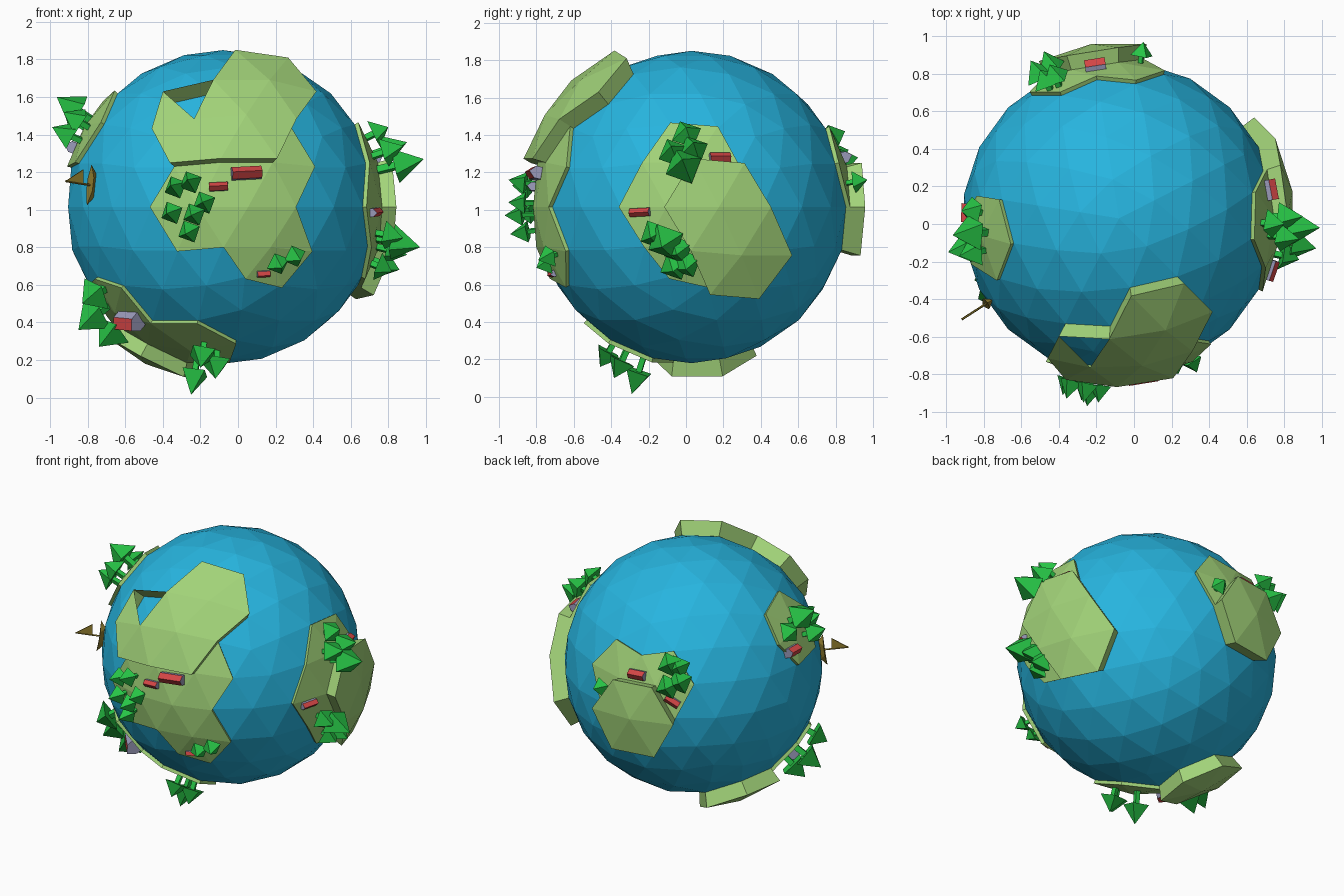
import bpy, bmesh, math
from mathutils import Vector, Matrix

if "Cube" in bpy.data.objects:
    bpy.data.objects.remove(bpy.data.objects["Cube"])

C = Vector((-0.08, 0.03, 1.015))      # planet centre
R = 0.835                             # sea radius


def mat(name, col):
    m = bpy.data.materials.new(name)
    m.diffuse_color = (*col, 1)
    m.use_nodes = True
    m.node_tree.nodes["Principled BSDF"].inputs["Base Color"].default_value = m.diffuse_color
    return m


SEA = mat("sea", (0.02, 0.46, 0.74))
GRASS = mat("grass", (0.36, 0.65, 0.19))
LEAF = mat("leaf", (0.02, 0.55, 0.06))
WALL = mat("wall", (0.33, 0.33, 0.5))
ROOF = mat("roof", (0.65, 0.06, 0.06))
WOOD = mat("wood", (0.3, 0.22, 0.03))


def add(name, bm, mats, matrix=None):
    me = bpy.data.meshes.new(name)
    bm.to_mesh(me)
    bm.free()
    for m in mats:
        me.materials.append(m)
    ob = bpy.data.objects.new(name, me)
    bpy.context.collection.objects.link(ob)
    ob.matrix_world = matrix or Matrix.Translation(C)
    return ob


def direction(az, z):
    h, a = math.sqrt(1 - z * z), math.radians(az)
    return Vector((h * math.cos(a), h * math.sin(a), z))


def globe(radius=1.0):
    bm = bmesh.new()
    bmesh.ops.create_icosphere(bm, subdivisions=3, radius=radius,
                               matrix=Matrix.Rotation(math.radians(27), 4, 'Z'))
    return bm


def frame(point, radius, spin=0):
    """Local frame standing upright on the planet under a point."""
    n = (Vector(point) - C).normalized()
    x = Vector((0, 0, 1)).cross(n).normalized()
    y = n.cross(x)
    m = Matrix((x, y, n)).transposed().to_4x4()
    return Matrix.Translation(C + n * radius) @ m @ Matrix.Rotation(math.radians(spin), 4, 'Z')


# Land: rings of globe triangles around hub vertices, raised outward
def land(name, hubs, top, hole=None):
    bm = globe()
    keep = set()
    for az, z in hubs:
        d = direction(az, z)
        keep |= set(max(bm.verts, key=lambda v: v.co.dot(d)).link_faces)
    bmesh.ops.delete(bm, geom=[f for f in bm.faces if f not in keep], context='FACES')
    ext = bmesh.ops.extrude_face_region(bm, geom=bm.faces[:])['geom']
    upper = {g for g in ext if isinstance(g, bmesh.types.BMVert)}
    for v in bm.verts:
        v.co *= top if v in upper else R - 0.02
    bmesh.ops.recalc_face_normals(bm, faces=bm.faces[:])
    if hole:
        d = direction(*hole)
        tops = [f for f in bm.faces if all(v in upper for v in f.verts)]
        f = max(tops, key=lambda f: f.calc_center_median().normalized().dot(d))
        bmesh.ops.delete(bm, geom=[f], context='FACES_ONLY')
    add(name, bm, [GRASS])


add("ocean", globe(R), [SEA])
LOW, HIGH = 0.858, 0.935
land("front_lowland", [(-99, 0), (-71.5, -.23), (-71.5, .28)], LOW)
land("right_lowland", [(.5, .28), (-9, 0), (.5, -.23)], LOW)
land("bottom_lowland", [(-117, -.894), (-153, -.674), (-153, -.851)], LOW)
land("left_lowland", [(-171.5, .506)], LOW)
land("back_lowland", [(108.5, .23), (89.5, .23)], LOW)
land("front_plateau", [(-67.4, .724), (-99.5, .506), (-81, .526)], HIGH, hole=(-105, .64))
land("right_plateau", [(9, 0), (17.5, -.276)], HIGH)
land("bottom_plateau", [(171, -.894)], HIGH)
land("back_plateau", [(99, 0)], 0.94)


# Trees: thin trunk with a four-sided crown, given by the tip position
def tree(tip, w):
    h = (Vector(tip) - C).length - 0.835
    crown = min(0.6 * h, 1.5 * w)
    bm = bmesh.new()
    bmesh.ops.create_cone(bm, cap_ends=True, segments=4, radius1=w * .25, radius2=w * .25,
                          depth=h - crown, matrix=Matrix.Translation((0, 0, (h - crown) / 2)))
    bmesh.ops.create_cone(bm, cap_ends=True, segments=4, radius1=w, radius2=0, depth=crown,
                          matrix=Matrix.Translation((0, 0, h - crown / 2)))
    add("tree", bm, [LEAF], frame(tip, 0.835, 25))


groves = {
    0.065: [(-.36, -.93, 1.13), (-.27, -.95, 1.16), (-.38, -.91, .98), (-.25, -.97, .97),
            (-.19, -.95, 1.04), (-.28, -.94, .87),
            (.235, -.80, .69), (.335, -.79, .73),
            (.05, .97, 1.16)],
    0.085: [(-.25, -.29, .015), (-.12, -.385, .10), (-.2, -.46, .16),
            (.88, -.08, 1.34), (.9, .04, 1.36), (.8, 0, 1.44),
            (.9, -.05, .76), (.86, 0, .68), (.82, -.07, .67), (.88, -.19, .85),
            (-.99, -.15, 1.44), (-.92, .07, 1.50), (-.93, -.17, 1.52),
            (-.55, .87, 1.32), (-.48, .92, 1.28), (-.45, .85, 1.42), (-.50, .82, 1.40)],
    0.105: [(-.85, -.30, .36), (-.74, -.28, .27), (-.83, -.40, .50),
            (.99, -.02, 1.27), (.97, -.13, .8), (-.965, -.06, 1.60)],
}
for w, tips in groves.items():
    for t in tips:
        tree(t, w)


# Houses: five-sided gable profile extruded along the ridge
def house(point, length, width, spin=0):
    bm = bmesh.new()
    w, e, p = width / 2, width * .65, width * 1.15
    prof = [(-w, -.02), (w, -.02), (w, e), (0, p), (-w, e)]
    ends = [[bm.verts.new((s * length / 2, y, z)) for y, z in prof] for s in (-1, 1)]
    for ring in ends:
        bm.faces.new(ring)
    for i in range(5):
        j = (i + 1) % 5
        f = bm.faces.new((ends[0][i], ends[0][j], ends[1][j], ends[1][i]))
        f.material_index = 1 if i in (2, 3) else 0
    bmesh.ops.recalc_face_normals(bm, faces=bm.faces[:])
    add("house", bm, [WALL, ROOF], frame(point, 0.835, spin))


for h in [((.055, -.87, 1.21), .16, .065, 3), ((-.105, -.87, 1.13), .10, .045, 3),
          ((.14, -.73, .65), .07, .035, 3), ((-.60, -.36, .38), .15, .09, -5),
          ((.77, .19, 1.29), .11, .055, 0), ((.77, -.26, .985), .11, .045, 3),
          ((-.90, .06, 1.34), .10, .06, 0), ((-.21, .87, 1.29), .11, .06, 0),
          ((-.45, .80, 1.14), .10, .05, -30)]:
    house(*h)


# Sailing boat: spindle hull, mast and triangular sail
boat = frame((-.78, -.42, 1.13), 0.835)
bm = bmesh.new()
deck = [bm.verts.new(p) for p in [(0, -.11, .02), (.03, -.03, .015), (.03, .04, .015),
                                  (0, .11, .02), (-.03, .04, .015), (-.03, -.03, .015)]]
keel = [bm.verts.new((0, y, -.02)) for y in (-.06, .06)]
bm.faces.new(deck)
for f in [(0, 1, 6), (1, 2, 7, 6), (2, 3, 7), (3, 4, 7), (4, 5, 6, 7), (5, 0, 6)]:
    bm.faces.new([(deck + keel)[i] for i in f])
bmesh.ops.recalc_face_normals(bm, faces=bm.faces[:])
add("boat_hull", bm, [WOOD], boat)

bm = bmesh.new()
bmesh.ops.create_cone(bm, cap_ends=True, segments=4, radius1=.006, radius2=.006, depth=.17,
                      matrix=Matrix.Translation((0, 0, .085)))
add("boat_mast", bm, [WOOD], boat)

bm = bmesh.new()
tri = [[bm.verts.new((x, y, z)) for y, z in [(0, .17), (0, .06), (.075, .07)]]
       for x in (-.004, .004)]
bm.faces.new(tri[0])
bm.faces.new(tri[1])
for i in range(3):
    j = (i + 1) % 3
    bm.faces.new((tri[0][i], tri[0][j], tri[1][j], tri[1][i]))
bmesh.ops.recalc_face_normals(bm, faces=bm.faces[:])
add("boat_sail", bm, [WOOD], boat)
